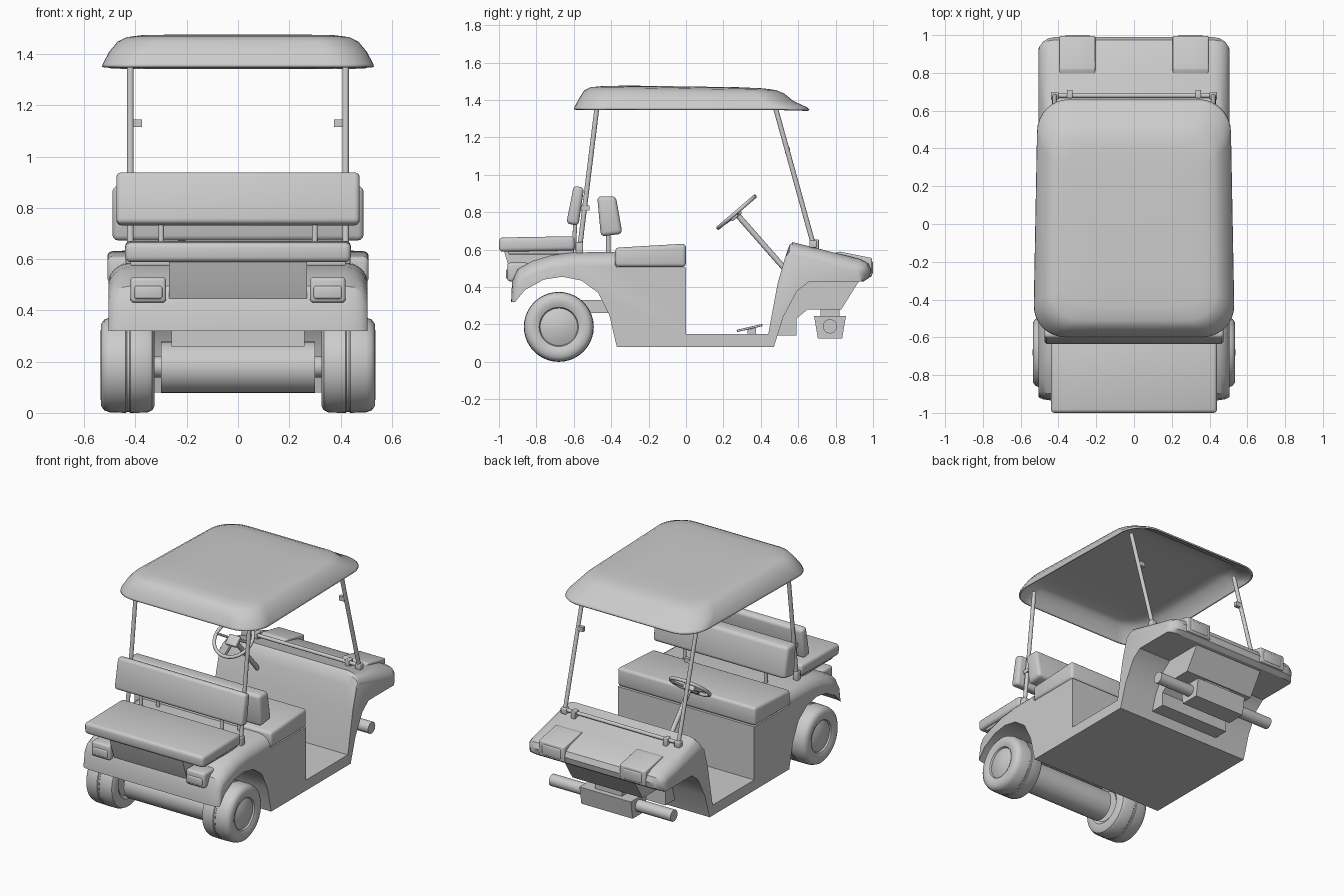
import bpy, bmesh, math
from mathutils import Matrix, Vector

if "Cube" in bpy.data.objects:
    bpy.data.objects.remove(bpy.data.objects["Cube"])


def finish(name, bm, angle=35):
    bmesh.ops.recalc_face_normals(bm, faces=bm.faces)
    me = bpy.data.meshes.new(name)
    bm.to_mesh(me)
    bm.free()
    for p in me.polygons:
        p.use_smooth = True
    me.set_sharp_from_angle(angle=math.radians(angle))
    ob = bpy.data.objects.new(name, me)
    bpy.context.collection.objects.link(ob)
    return ob


def bevel(bm, width, seg=3):
    edges = [e for e in bm.edges if e.calc_face_angle(0) > 0.5]
    bmesh.ops.bevel(bm, geom=edges, offset=width, segments=seg, profile=0.5, affect='EDGES')


def loft(name, rings, width=0, cap_first=True, angle=35):
    bm = bmesh.new()
    rows = [[bm.verts.new(p) for p in r] for r in rings]
    n = len(rows[0])
    for a, b in zip(rows, rows[1:]):
        for i in range(n):
            bm.faces.new((a[i], a[(i + 1) % n], b[(i + 1) % n], b[i]))
    if cap_first:
        bm.faces.new(rows[0])
    bm.faces.new(rows[-1])
    if width:
        bmesh.ops.recalc_face_normals(bm, faces=bm.faces)
        bevel(bm, width)
    return finish(name, bm, angle)


def prism(name, profile, x0, x1, width=0):
    return loft(name, [[(x, y, z) for y, z in profile] for x in (x0, x1)], width)


def box(name, lo, hi, width=0.0, tilt=0):
    c = [(a + b) / 2 for a, b in zip(lo, hi)]
    s = [b - a for a, b in zip(lo, hi)]
    bm = bmesh.new()
    bmesh.ops.create_cube(bm, size=1, matrix=Matrix.Diagonal((*s, 1)))
    if width:
        bevel(bm, width)
    bm.transform(Matrix.Translation(c) @ Matrix.Rotation(math.radians(tilt), 4, 'X'))
    return finish(name, bm)


def rod(name, a, b, r, seg=16):
    a, b = Vector(a), Vector(b)
    bm = bmesh.new()
    m = Matrix.Translation((a + b) / 2) @ (b - a).to_track_quat('Z', 'Y').to_matrix().to_4x4()
    bmesh.ops.create_cone(bm, cap_ends=True, segments=seg, radius1=r, radius2=r,
                          depth=(b - a).length, matrix=m)
    return finish(name, bm)


def lathe_x(name, profile, y, z, seg=40):
    rings = []
    for x, r in profile:
        rings.append([(x, y + r * math.cos(t), z + r * math.sin(t))
                      for t in (2 * math.pi * i / seg for i in range(seg))])
    return loft(name, rings)


# Body: side profile (y, z, edge rounding dy, dz), rounded off towards the sides
P = [(-.37, .08, 0, 0), (.47, .08, 0, 0), (.52, .24, 0, 0), (.595, .38, 0, 0), (.66, .43, 0, 0),
     (.95, .43, -.3, 0), (.98, .45, -.8, 0), (.99, .49, -1, 0), (.975, .525, -.8, -.5),
     (.93, .55, -.4, -.8), (.8, .582, 0, -1), (.57, .64, 0, -1), (.553, .625, 0, -.8),
     (.53, .56, 0, 0), (.49, .42, 0, 0), (.44, .15, 0, 0), (0, .15, 0, 0), (0, .505, 0, 0),
     (-.37, .505, 0, 0), (-.38, .588, 0, -1), (-.6, .585, 0, -1), (-.72, .57, 0, -1),
     (-.82, .54, .2, -1), (-.9, .495, .4, -.7), (-.93, .43, .5, -.2), (-.935, .32, .3, 0),
     (-.86, .385, 0, 0), (-.76, .44, 0, 0), (-.66, .455, 0, 0), (-.56, .435, 0, 0),
     (-.47, .37, 0, 0), (-.41, .25, 0, 0)]
half = [(.42, 0), (.455, .008), (.482, .025), (.5, .05), (.505, .07)]
stations = [(-x, d) for x, d in reversed(half)] + half
loft("body", [[(x, y + oy * d, z + oz * d) for y, z, oy, oz in P] for x, d in stations], angle=30)

# Hull below the cowl, and the pod below the rear seat
prism("front_hull", [(.46, .14), (.59, .14), (.59, .23), (.65, .28), (.83, .28), (.93, .44),
                     (.6, .44)], -.26, .26)
prism("rear_seat_pod", [(-.975, .6), (-.95, .515), (-.92, .44), (-.6, .5), (-.6, .6)], -.27, .27)
box("rear_seat_base", (-.42, -.95, .575), (.42, -.6, .6), .005)

# Seats and backrests
prism("front_seat", [(-.38, .507), (0, .507), (0, .632), (-.38, .61)], -.51, .51, .02)
prism("front_backrest", [(-.455, .67), (-.34, .685), (-.375, .885), (-.475, .885)], -.49, .49, .022)
box("rear_seat", (-.44, -1.0, .592), (.44, -.595, .668), .02, 1)
prism("rear_backrest", [(-.64, .74), (-.575, .728), (-.545, .93), (-.6, .943)], -.475, .475, .02)

# Roof shell
def roof_ring(z, y0, y1, w, r, seg=8):
    pts = []
    for k, (cx, cy) in enumerate([(w - r, y1 - r), (r - w, y1 - r), (r - w, y0 + r), (w - r, y0 + r)]):
        for i in range(seg + 1):
            t = math.pi / 2 * (k + i / seg)
            x, y = cx + r * math.cos(t), cy + r * math.sin(t)
            slope = .015 * (y + .5) if z > 1.38 else 0
            pts.append((x * (1 - .035 * (y + .4)), y, z - slope))
    return pts


roof = loft("roof", [roof_ring(*a) for a in [
    (1.35, -.6, .66, .53, .17), (1.362, -.597, .645, .527, .17), (1.41, -.57, .575, .503, .17),
    (1.45, -.545, .525, .47, .16), (1.468, -.51, .48, .435, .15), (1.476, -.44, .41, .38, .13),
    (1.48, -.3, .28, .25, .1)]], cap_first=False)
solid = roof.modifiers.new("shell", 'SOLIDIFY')
solid.thickness = .01

# Crossbars and axle parts
rod("windshield_bar", (-.43, .68, .635), (.43, .68, .635), .012)
rod("rear_bar", (-.42, -.57, .62), (.42, -.57, .62), .012)
rod("rear_drum", (-.3, -.68, .178), (.3, -.68, .178), .1, 32)
rod("rear_axle", (-.36, -.68, .18), (.36, -.68, .18), .042)
box("rear_frame", (-.26, -.8, .26), (.26, -.4, .33))
rod("front_axle", (-.45, .77, .19), (.45, .77, .19), .038, 24)
prism("front_axle_box", [(.685, .245), (.705, .125), (.835, .125), (.855, .245)], -.19, .19)
box("front_axle_mount", (-.1, .72, .24), (.1, .82, .29))

# Mirrored parts
for s, side in ((-1, "left"), (1, "right")):
    lathe_x(side + "_wheel", [(s * x, r) for x, r in [
        (.34, .002), (.34, .1), (.325, .12), (.325, .16), (.335, .177), (.355, .186), (.42, .187),
        (.424, .183), (.434, .183), (.438, .187), (.5, .185), (.522, .177), (.534, .16),
        (.536, .13), (.525, .105), (.515, .1), (.527, .07), (.535, .03), (.537, .002)]], -.68, .187)
    rod(side + "_front_post", (s * .42, .68, .63), (s * .42, .475, 1.37), .013)
    rod(side + "_rear_post", (s * .42, -.572, .58), (s * .42, -.475, 1.37), .013)
    box(side + "_post_foot", (s * .42 - .02, .66, .61), (s * .42 + .02, .7, .65), .006)
    box(side + "_rear_post_foot", (s * .42 - .018, -.59, .58), (s * .42 + .018, -.55, .64), .006)
    box(side + "_bar_clamp", (s * .34 - .015, .665, .6), (s * .34 + .015, .71, .655), .005)
    box(side + "_post_clip", (s * .395 - .02, .53, 1.115), (s * .395 + .02, .555, 1.145))
    box(side + "_backrest_bracket", (s * .42 - .015, -.57, .81), (s * .42 + .015, -.515, .835))
    rod(side + "_backrest_post", (s * .3, -.415, .57), (s * .3, -.415, .72), .012)
    rod(side + "_rear_backrest_post", (s * .3, -.6, .6), (s * .3, -.59, .78), .011)
    # Raised headlight pod with framed lamp
    prism(side + "_headlight_pod", [(.76, .57), (.82, .59), (.995, .555), (.995, .455), (.93, .45)],
          s * .3 - .095, s * .3 + .095, .008)
    box(side + "_headlight", (s * .3 - .07, .96, .465), (s * .3 + .07, 1.0, .54), .012)
    # Tail light frame and lens
    box(side + "_tail_light", (s * .35 - .07, -.955, .43), (s * .35 + .07, -.84, .53), .015)
    box(side + "_tail_lens", (s * .35 - .055, -.962, .445), (s * .35 + .055, -.93, .495), .008)

# Steering wheel, spokes and column
c = Vector((-.22, .27, .8))
tilt = Matrix.Rotation(math.radians(40.6), 4, 'X')
bpy.ops.mesh.primitive_torus_add(location=c, rotation=(math.radians(40.6), 0, 0), major_radius=.128,
                                 minor_radius=.011, major_segments=40, minor_segments=10)
bpy.context.object.name = "steering_wheel"
bpy.ops.object.shade_smooth()
for i, deg in enumerate((0, 180, 270)):
    t = math.radians(deg)
    rod(f"spoke_{i}", c + tilt @ Vector((0, 0, -.012)),
        c + tilt @ Vector((.125 * math.cos(t), .125 * math.sin(t), 0)), .008, 10)
box("steering_hub", (-.26, .23, .77), (-.18, .3, .8), .008, 40.6)
rod("steering_column", c + Vector((0, .01, -.02)), (-.22, .53, .495), .015)

# Pedals
for i, x in enumerate((-.29, -.14)):
    box(f"pedal_{i}", (x - .045, .27, .175), (x + .045, .41, .187), .003, 13)
    box(f"pedal_stem_{i}", (x - .02, .33, .145), (x + .02, .375, .18))
